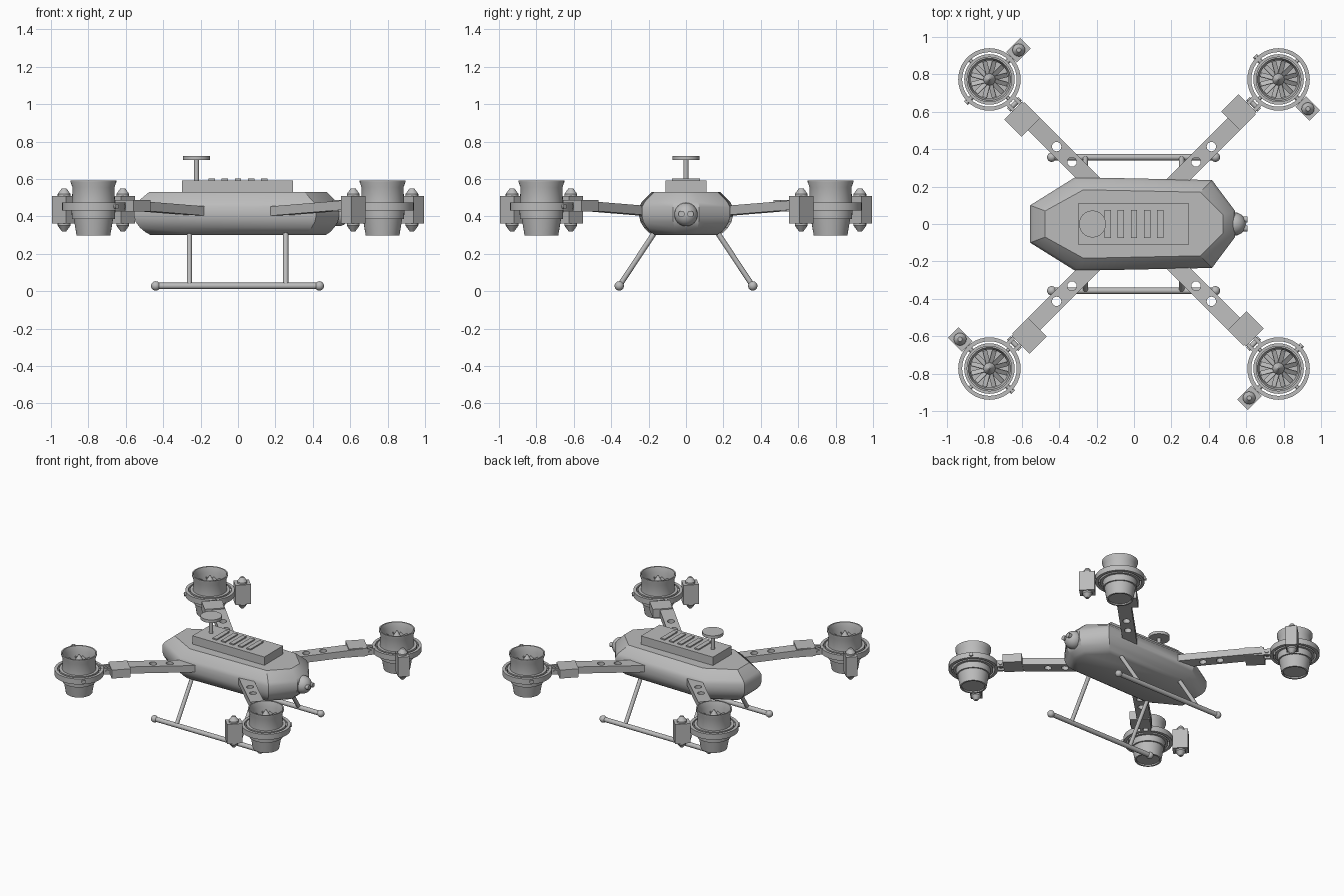
import bpy, bmesh
from math import pi, radians
from mathutils import Matrix, Vector

old = bpy.data.objects.get("Cube")
if old:
    bpy.data.objects.remove(old)

grey = bpy.data.materials.new("plain_grey")
grey.use_nodes = True
COLOUR = (0.5, 0.5, 0.5, 1)
grey.diffuse_color = COLOUR
grey.node_tree.nodes["Principled BSDF"].inputs["Base Color"].default_value = COLOUR

CORNERS = ("back_left", "back_right", "front_right", "front_left")


def finish(bm, name):
    """Turn a bmesh into a mesh, smooth except at sharp edges."""
    bmesh.ops.recalc_face_normals(bm, faces=bm.faces)
    me = bpy.data.meshes.new(name)
    bm.to_mesh(me)
    bm.free()
    me.materials.append(grey)
    me.shade_smooth()
    me.set_sharp_from_angle(angle=radians(32))
    return me


def place(bm, name, four=False):
    """Add one object, or four turned copies along the diagonals."""
    me = finish(bm, name)
    for k in range(4 if four else 1):
        ob = bpy.data.objects.new(name + "_" + CORNERS[k] if four else name, me)
        if four:
            ob.rotation_euler.z = pi / 4 + k * pi / 2
        bpy.context.collection.objects.link(ob)


def box(bm, lo, hi, matrix=None):
    lo, hi = Vector(lo), Vector(hi)
    m = Matrix.Translation((lo + hi) / 2) @ Matrix.Diagonal((*(hi - lo), 1))
    bmesh.ops.create_cube(bm, size=1, matrix=matrix @ m if matrix else m)


def rod(bm, a, b, r1, r2=None, segs=16):
    a, b = Vector(a), Vector(b)
    d = b - a
    m = Matrix.Translation((a + b) / 2) @ d.to_track_quat("Z", "Y").to_matrix().to_4x4()
    bmesh.ops.create_cone(bm, cap_ends=True, segments=segs, radius1=r1,
                          radius2=r1 if r2 is None else r2, depth=d.length, matrix=m)


def ball(bm, c, r):
    bmesh.ops.create_uvsphere(bm, u_segments=20, v_segments=12, radius=r,
                              matrix=Matrix.Translation(c))


def lathe(bm, profile, x, closed=False):
    """Revolve (radius, z) points about the vertical line at x."""
    vs = [bm.verts.new((x + r, 0, z)) for r, z in profile]
    pairs = list(zip(vs, vs[1:]))
    if closed:
        pairs.append((vs[-1], vs[0]))
    es = [bm.edges.new(p) for p in pairs]
    bmesh.ops.spin(bm, geom=vs + es, cent=(x, 0, 0), axis=(0, 0, 1),
                   angle=2 * pi, steps=40, use_merge=True)
    bmesh.ops.remove_doubles(bm, verts=bm.verts, dist=0.0002)


# Body: stacked eight-sided rings between a wide and a narrow outline
def outline(half):
    return half + [(x, -y) for x, y in reversed(half)]


wide = outline([(-0.555, 0.10), (-0.315, 0.25), (0.417, 0.235), (0.54, 0.07)])
narrow = outline([(-0.475, 0.07), (-0.27, 0.183), (0.355, 0.17), (0.475, 0.05)])
bm = bmesh.new()
rings = []
for z, t in ((0.30, 1.1), (0.315, 0.75), (0.34, 0.38), (0.37, 0.1), (0.40, 0),
             (0.45, 0), (0.475, 0.18), (0.53, 1)):
    rings.append([bm.verts.new((a[0] + (b[0] - a[0]) * t, a[1] + (b[1] - a[1]) * t, z))
                  for a, b in zip(wide, narrow)])
for r, s in zip(rings, rings[1:]):
    for i in range(8):
        j = (i + 1) % 8
        bm.faces.new((r[i], r[j], s[j], s[i]))
bm.faces.new(rings[0])
bm.faces.new(rings[-1])
place(bm, "body")

# Top deck with raised cooling bars
bm = bmesh.new()
box(bm, (-0.30, -0.11, 0.52), (0.295, 0.11, 0.592))
place(bm, "top_deck")
bm = bmesh.new()
for i in range(5):
    x = -0.14 + i * 0.07
    box(bm, (x - 0.017, -0.075, 0.585), (x + 0.017, 0.075, 0.601))
place(bm, "cooling_bars")

# Antenna
bm = bmesh.new()
rod(bm, (-0.222, 0, 0.58), (-0.222, 0, 0.705), 0.014)
rod(bm, (-0.222, 0, 0.70), (-0.222, 0, 0.722), 0.072, segs=32)
place(bm, "antenna")

# Nose camera with two lenses
bm = bmesh.new()
ball(bm, (0.535, 0, 0.41), 0.063)
for y in (-0.024, 0.024):
    rod(bm, (0.57, y, 0.413), (0.606, y, 0.413), 0.017)
place(bm, "nose_camera")

# Landing skids
for side, name in ((1, "skid_back"), (-1, "skid_front")):
    bm = bmesh.new()
    y = 0.357 * side
    rod(bm, (-0.44, y, 0.028), (0.435, y, 0.028), 0.017)
    for x in (-0.44, 0.435):
        ball(bm, (x, y, 0.028), 0.025)
    for x in (-0.26, 0.255):
        rod(bm, (x, 0.16 * side, 0.325), (x, y, 0.028), 0.014)
    place(bm, name)

# Arm: flat bar with two round holes, rising outward
START, END = 0.29, 0.875
curve = bpy.data.curves.new("arm_outline", "CURVE")
curve.dimensions = "2D"
curve.fill_mode = "BOTH"
curve.extrude = 0.025
curve.resolution_u = 6
edge = curve.splines.new("POLY")
edge.points.add(3)
for p, (u, v) in zip(edge.points, ((START, -1), (END, -1), (END, 1), (START, 1))):
    p.co = (u, v * 0.047, 0, 1)
edge.use_cyclic_u = True
for u in (0.469, 0.585):
    hole = curve.splines.new("BEZIER")
    hole.bezier_points.add(3)
    for p, (a, b) in zip(hole.bezier_points, ((1, 0), (0, 1), (-1, 0), (0, -1))):
        p.co = (u + a * 0.025, b * 0.025, 0)
        p.handle_left = p.co + Vector((b, -a, 0)) * 0.0138
        p.handle_right = p.co - Vector((b, -a, 0)) * 0.0138
    hole.use_cyclic_u = True
helper = bpy.data.objects.new("arm_outline", curve)
flat = bpy.data.meshes.new_from_object(helper)
bpy.data.objects.remove(helper)
bm = bmesh.new()
bm.from_mesh(flat)
bpy.data.meshes.remove(flat)
bmesh.ops.remove_doubles(bm, verts=bm.verts, dist=0.0002)
for v in bm.verts:
    v.co.z += 0.428 + (v.co.x - START) * 0.058
place(bm, "arm", True)

# Arm bracket and hinge
bm = bmesh.new()
box(bm, (0.755, -0.04, 0.425), (0.885, 0.095, 0.488))
place(bm, "arm_bracket", True)
bm = bmesh.new()
for v in (-0.026, 0.026):
    box(bm, (0.875, v - 0.009, 0.43), (0.945, v + 0.009, 0.475))
rod(bm, (0.905, -0.042, 0.453), (0.905, 0.042, 0.453), 0.013)
place(bm, "hinge", True)

# Ducted rotor: housing, outer ring, pivots
ROTOR = 1.093
bm = bmesh.new()
lathe(bm, [(0, 0.308), (0.078, 0.308), (0.078, 0.298), (0.09, 0.298), (0.105, 0.385),
           (0.115, 0.385), (0.117, 0.43), (0.135, 0.43), (0.135, 0.475), (0.115, 0.475),
           (0.112, 0.555), (0.122, 0.582), (0.122, 0.592), (0.113, 0.592), (0.102, 0.555),
           (0.102, 0.47), (0, 0.47)], ROTOR)
place(bm, "rotor_housing", True)
bm = bmesh.new()
lathe(bm, [(0.146, 0.432), (0.167, 0.432), (0.167, 0.473), (0.146, 0.473)], ROTOR, True)
for s in (-1, 1):
    rod(bm, (ROTOR, s * 0.125, 0.453), (ROTOR, s * 0.178, 0.453), 0.014)
    rod(bm, (ROTOR + s * 0.125, 0, 0.453), (ROTOR + s * 0.15, 0, 0.453), 0.01)
place(bm, "outer_ring", True)

# Fan: pointed hub and pitched blades
bm = bmesh.new()
rod(bm, (ROTOR, 0, 0.465), (ROTOR, 0, 0.53), 0.032)
rod(bm, (ROTOR, 0, 0.53), (ROTOR, 0, 0.582), 0.032, 0.003)
for i in range(12):
    m = (Matrix.Translation((ROTOR, 0, 0.515)) @ Matrix.Rotation(i * pi / 6, 4, "Z")
         @ Matrix.Rotation(radians(35), 4, "X"))
    box(bm, (0.025, -0.014, -0.002), (0.099, 0.014, 0.002), m)
place(bm, "fan", True)

# Side pod with cones above and below
bm = bmesh.new()
box(bm, (ROTOR - 0.04, -0.274, 0.362), (ROTOR + 0.04, -0.168, 0.508))
for z, d in ((0.508, 1), (0.362, -1)):
    rod(bm, (ROTOR, -0.222, z - d * 0.005), (ROTOR, -0.222, z + d * 0.012), 0.034)
    rod(bm, (ROTOR, -0.222, z + d * 0.012), (ROTOR, -0.222, z + d * 0.042), 0.034, 0.012)
place(bm, "side_pod", True)
